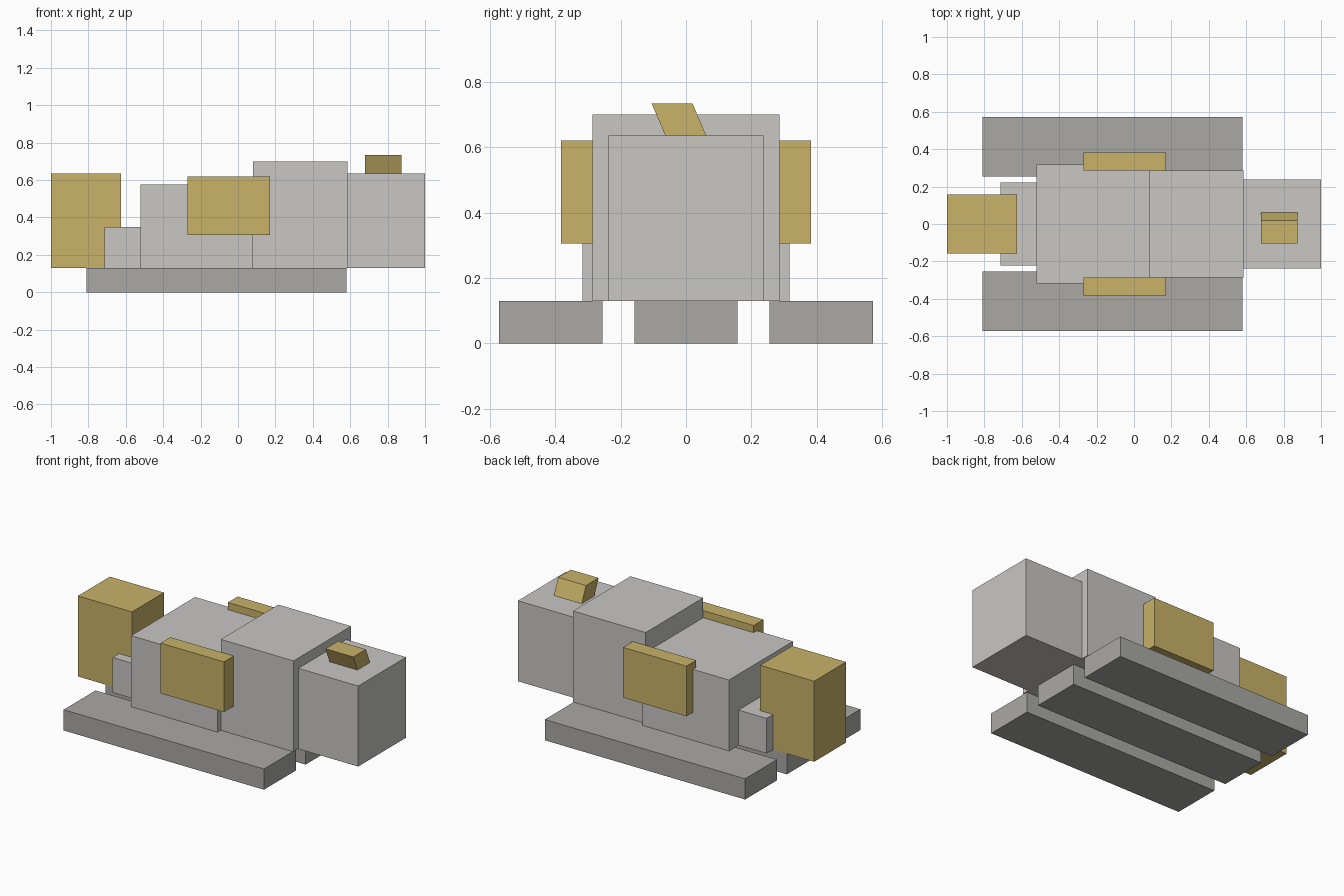
import bpy
import bmesh

cube = bpy.data.objects.get("Cube")
if cube:
    bpy.data.objects.remove(cube, do_unlink=True)


def material(name, rgb):
    mat = bpy.data.materials.new(name)
    mat.use_nodes = True
    mat.diffuse_color = (*rgb, 1)
    mat.node_tree.nodes["Principled BSDF"].inputs["Base Color"].default_value = (*rgb, 1)
    return mat


light_grey = material("light grey", (0.58, 0.57, 0.55))
mid_grey = material("mid grey", (0.40, 0.395, 0.375))
tan = material("tan", (0.58, 0.445, 0.14))


def block(name, mat, xs, ys, zs, lean=0):
    """Box between limits; lean slides its top along y."""
    bm = bmesh.new()
    bmesh.ops.create_cube(bm, size=1)
    for v in bm.verts:
        top = v.co.z > 0
        v.co = (xs[v.co.x > 0], ys[v.co.y > 0] + lean * top, zs[top])
    mesh = bpy.data.meshes.new(name)
    bm.to_mesh(mesh)
    bm.free()
    mesh.materials.append(mat)
    obj = bpy.data.objects.new(name, mesh)
    bpy.context.collection.objects.link(obj)
    return obj


BASE = 0.13

# Three parallel base rails
for name, y in (("front", -0.413), ("middle", 0), ("back", 0.413)):
    block(name + "_rail", mid_grey, (-0.81, 0.58), (y - 0.158, y + 0.158), (0, BASE))

# Main blocks along the length, each centred on y
for name, mat, x0, x1, half, top in (
    ("end_box", tan, -1.0, -0.625, 0.158, 0.635),
    ("low_step", light_grey, -0.715, -0.52, 0.222, 0.35),
    ("main_body", light_grey, -0.52, 0.08, 0.317, 0.575),
    ("tall_body", light_grey, 0.08, 0.585, 0.285, 0.70),
    ("head_block", light_grey, 0.585, 1.0, 0.237, 0.635),
):
    block(name, mat, (x0, x1), (-half, half), (BASE, top))

# Side plates
for name, ys in (("front", (-0.382, -0.285)), ("back", (0.285, 0.382))):
    block(name + "_side_plate", tan, (-0.27, 0.17), ys, (0.305, 0.62))

# Leaning cap on the head
block("leaning_cap", tan, (0.68, 0.873), (-0.063, 0.062), (0.635, 0.733), lean=-0.042)
